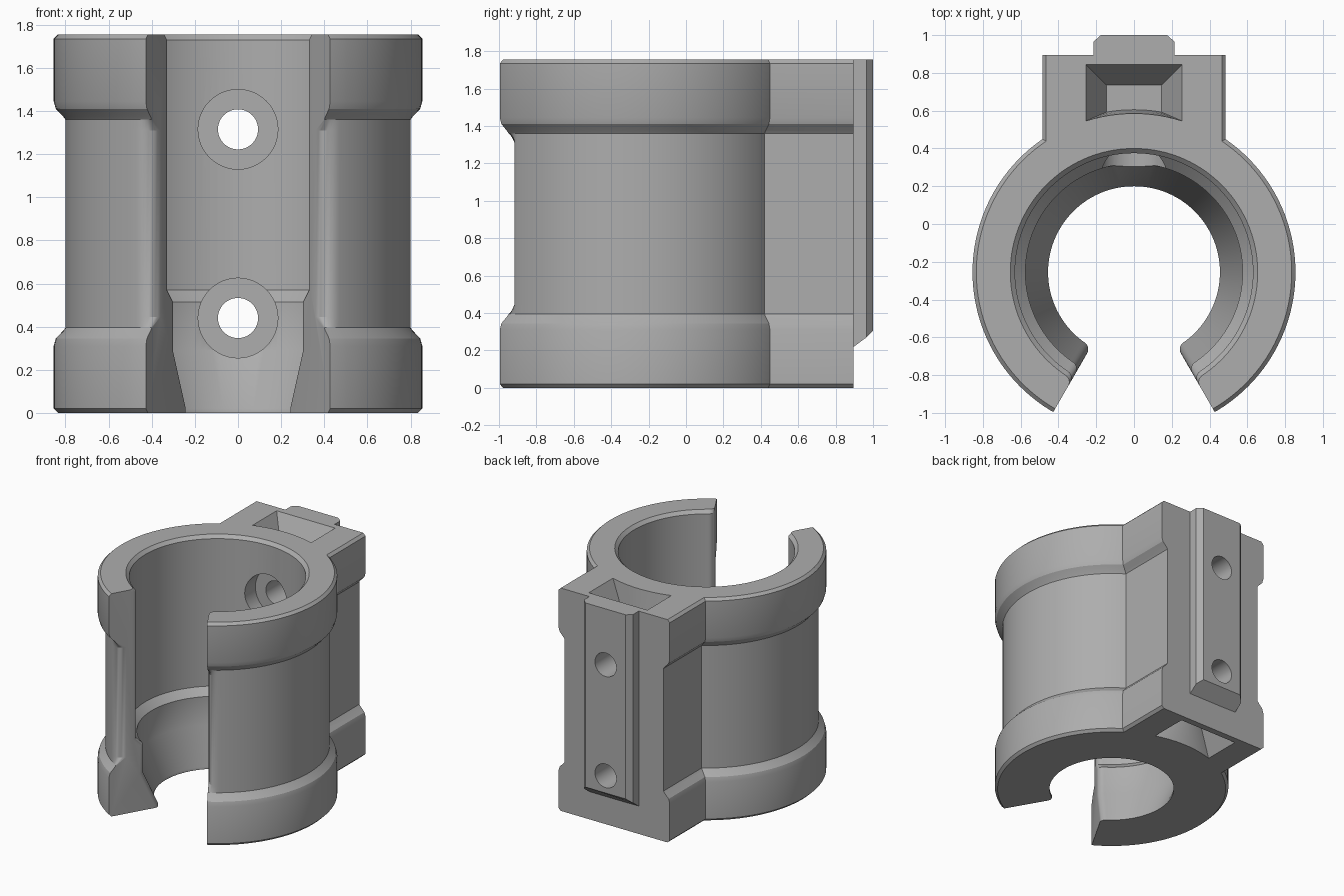
import bpy, bmesh
from math import sin, cos, sqrt, radians, pi

cube = bpy.data.objects.get("Cube")
if cube:
    bpy.data.objects.remove(cube, do_unlink=True)

H = 1.755         # overall height
CY = -0.255       # y of the bore axis
HALF_GAP = 30     # half opening angle

grey = bpy.data.materials.new("plain grey")
grey.use_nodes = True
grey.diffuse_color = (0.42, 0.42, 0.42, 1)
grey.node_tree.nodes["Principled BSDF"].inputs["Base Color"].default_value = (0.42, 0.42, 0.42, 1)


def loft(name, rings):
    """Solid through a series of closed rings, capped at both ends."""
    bm = bmesh.new()
    loops = [[bm.verts.new(p) for p in ring] for ring in rings]
    n = len(loops[0])
    for a, b in zip(loops, loops[1:]):
        for i in range(n):
            j = (i + 1) % n
            bm.faces.new((a[i], a[j], b[j], b[i]))
    bm.faces.new(loops[0])
    bm.faces.new(loops[-1])
    bmesh.ops.recalc_face_normals(bm, faces=bm.faces)
    mesh = bpy.data.meshes.new(name)
    bm.to_mesh(mesh)
    bm.free()
    mesh.materials.append(grey)
    obj = bpy.data.objects.new(name, mesh)
    bpy.context.collection.objects.link(obj)
    return obj


def combine(target, other, operation):
    mod = target.modifiers.new(operation, "BOOLEAN")
    mod.operation = operation
    mod.solver = "EXACT"
    mod.object = other
    bpy.context.view_layer.objects.active = target
    bpy.ops.object.modifier_apply(modifier=mod.name)
    bpy.data.objects.remove(other, do_unlink=True)


def rod(name, z, radius, y0, y1):
    turn = [2 * pi * i / 48 for i in range(48)]
    return loft(name, [[(radius * cos(t), y, z + radius * sin(t)) for t in turn] for y in (y0, y1)])


# Outer profile (radius, height, end rounding), mirrored about mid height
lower = [(0.835, 0, 0), (0.855, 0.02, 0), (0.855, 0.31, 0), (0.845, 0.345, 0),
         (0.81, 0.382, 0), (0.80, 0.395, 0), (0.80, 0.445, 0.08)]
outer = lower + [(r, H - z, f) for r, z, f in reversed(lower)]

# Inner bore with rim chamfer, step and tapered foot
bore = [(0.655, H), (0.63, H - 0.025), (0.63, 0.57), (0.575, 0.515),
        (0.575, 0.29), (0.455, 0.02), (0.455, 0)]
inner = [(r, z, -0.04) for r, z in bore]


def rounded(r, fillet, delta):
    """Radius eased by a circular fillet near the cut end."""
    f, d = abs(fillet), r * delta
    if d >= f:
        return r
    drop = f - sqrt(f * f - (f - d) ** 2)
    return r - drop if fillet > 0 else r + drop


# Split ring clamp
near = [0, 0.2, 0.6, 1.2, 2, 3, 4, 5, 6]
span = 360 - 2 * HALF_GAP
steps = near + list(range(9, span - 8, 3)) + [span - a for a in reversed(near)]
rings = []
for a in steps:
    t = radians(a + HALF_GAP - 90)
    delta = radians(min(a, span - a))
    ring = []
    for r, z, f in outer + inner:
        q = rounded(r, f, delta)
        ring.append((q * cos(t), CY + q * sin(t), z))
    rings.append(ring)
clamp = loft("clamp_body", rings)

# Mounting block sharing the collar profile
side = [(r - 0.37, z) for r, z, f in outer]
section = side + [(-x, z) for x, z in reversed(side)]
combine(clamp, loft("mounting_block", [[(x, y, z) for x, z in section] for y in (0.41, 0.895)]), "UNION")

# Back rail with chamfered edges and slanted foot
half = [(0.215, 0.87), (0.215, 0.965), (0.175, 1.0)]
plan = half + [(-x, y) for x, y in reversed(half)]
foot = [(x, y, 0.2 + max(0, y - 0.895)) for x, y in plan]
combine(clamp, loft("back_rail", [foot, [(x, y, H) for x, y in plan]]), "UNION")


# Tapered pockets in the top and bottom of the block
def pocket_ring(hw, back, r, z):
    xs = [-hw + 2 * hw * i / 12 for i in range(13)]
    return [(x, CY + sqrt(r * r - x * x), z) for x in xs] + [(hw, back, z), (-hw, back, z)]


for flip in (False, True):
    shape = [(0.255, 0.845, 0.84, -0.1), (0.255, 0.845, 0.84, 0), (0.145, 0.735, 0.86, 0.2)]
    cutter = loft("pocket_cutter", [pocket_ring(w, b, r, H - d if flip else d) for w, b, r, d in shape])
    combine(clamp, cutter, "DIFFERENCE")

# Screw holes with counterbores opening into the bore
for z in (0.44, 1.315):
    combine(clamp, rod("counterbore_cutter", z, 0.185, -0.1, 0.48), "DIFFERENCE")
    combine(clamp, rod("screw_hole_cutter", z, 0.093, -0.1, 1.2), "DIFFERENCE")

# Smooth curved faces, keep sharp edges
bpy.ops.object.select_all(action="DESELECT")
clamp.select_set(True)
bpy.context.view_layer.objects.active = clamp
bpy.ops.object.shade_smooth_by_angle(angle=radians(25))
